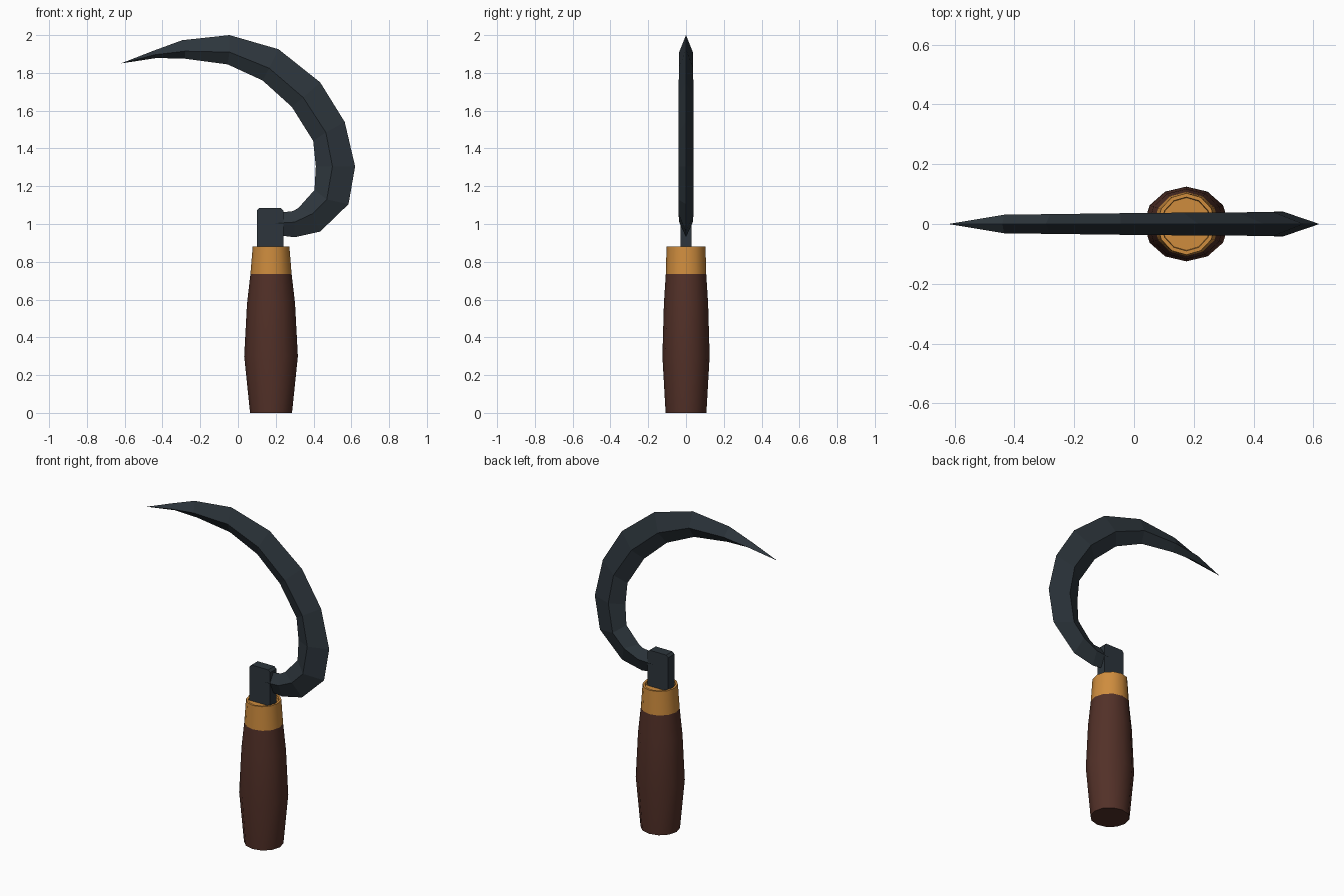
import bpy, bmesh, math

if "Cube" in bpy.data.objects:
    bpy.data.objects.remove(bpy.data.objects["Cube"])


def material(name, rgb):
    m = bpy.data.materials.new(name)
    m.diffuse_color = (*rgb, 1)
    m.use_nodes = True
    m.node_tree.nodes["Principled BSDF"].inputs["Base Color"].default_value = m.diffuse_color
    return m


STEEL = material("dark_steel", (0.026, 0.036, 0.045))
WOOD = material("dark_wood", (0.085, 0.030, 0.021))
BRASS = material("collar_orange", (0.62, 0.265, 0.048))
CX, SIDES = 0.175, 12


def finish(name, bm, mat, smooth=False):
    bmesh.ops.recalc_face_normals(bm, faces=bm.faces)
    mesh = bpy.data.meshes.new(name)
    bm.to_mesh(mesh)
    bm.free()
    mesh.materials.append(mat)
    ob = bpy.data.objects.new(name, mesh)
    bpy.context.collection.objects.link(ob)
    if smooth:
        bpy.ops.object.select_all(action='DESELECT')
        bpy.context.view_layer.objects.active = ob
        ob.select_set(True)
        bpy.ops.object.shade_smooth_by_angle(angle=math.radians(40))
    return ob


def skin(bm, rings):
    """Bridge consecutive closed loops of vertices."""
    for a, b in zip(rings, rings[1:]):
        n = len(a)
        for i in range(n):
            j = (i + 1) % n
            bm.faces.new((a[i], a[j], b[j], b[i]))


def turned(name, profile, mat):
    """Oval lathe: profile rows are (radius x, radius y, z)."""
    bm = bmesh.new()
    rings = []
    for rx, ry, z in profile:
        angles = [2 * math.pi * i / SIDES for i in range(SIDES)]
        rings.append([bm.verts.new((CX + rx * math.cos(a), ry * math.sin(a), z))
                      for a in angles])
    skin(bm, rings)
    bm.faces.new(rings[0])
    bm.faces.new(rings[-1])
    return finish(name, bm, mat, True)


# Wooden grip and its collar with a shallow recessed top
turned("handle_grip", [(0.111, 0.108, 0), (0.142, 0.125, 0.30),
                       (0.127, 0.117, 0.58), (0.109, 0.107, 0.735)], WOOD)
turned("handle_collar", [(0.109, 0.107, 0.735), (0.097, 0.103, 0.88),
                         (0.084, 0.090, 0.88), (0.082, 0.088, 0.865)], BRASS)

# Tang block with clipped top edges
bm = bmesh.new()
bmesh.ops.create_cube(bm, size=1)
for v in bm.verts:
    v.co = (0.17 + v.co.x * 0.14, v.co.y * 0.06, 0.97 + v.co.z * 0.23)
top = [e for e in bm.edges
       if all(v.co.z > 1 for v in e.verts)
       and abs(e.verts[0].co.x - e.verts[1].co.x) < 0.01]
bmesh.ops.bevel(bm, geom=top, offset=0.013, segments=1, affect='EDGES')
finish("tang_block", bm, STEEL)

# Curved blade: diamond sections given as outer x,z / ridge x,z / inner x,z / half thickness
sections = [
    ((0.13, 0.95), (0.13, 1.00), (0.13, 1.05), 0.026),
    ((0.30, 0.93), (0.30, 1.01), (0.29, 1.068), 0.036),
    ((0.435, 0.96), (0.395, 1.055), (0.32, 1.085), 0.040),
    ((0.585, 1.105), (0.47, 1.13), (0.405, 1.18), 0.041),
    ((0.62, 1.305), (0.50, 1.305), (0.412, 1.305), 0.041),
    ((0.565, 1.54), (0.465, 1.485), (0.398, 1.44), 0.040),
    ((0.435, 1.75), (0.345, 1.67), (0.285, 1.62), 0.039),
    ((0.215, 1.925), (0.165, 1.825), (0.13, 1.76), 0.038),
    ((-0.045, 2.0), (-0.045, 1.91), (-0.055, 1.845), 0.036),
    ((-0.295, 1.973), (-0.28, 1.915), (-0.28, 1.875), 0.033),
    ((-0.44, 1.92), (-0.435, 1.897), (-0.43, 1.879), 0.031),
]
bm = bmesh.new()
rings = [[bm.verts.new((o[0], 0, o[1])), bm.verts.new((r[0], -t, r[1])),
          bm.verts.new((i[0], 0, i[1])), bm.verts.new((r[0], t, r[1]))]
         for o, r, i, t in sections]
skin(bm, rings)
bm.faces.new(rings[0])
tip = bm.verts.new((-0.62, 0, 1.85))
for k in range(4):
    bm.faces.new((rings[-1][k], rings[-1][(k + 1) % 4], tip))
finish("blade", bm, STEEL)
